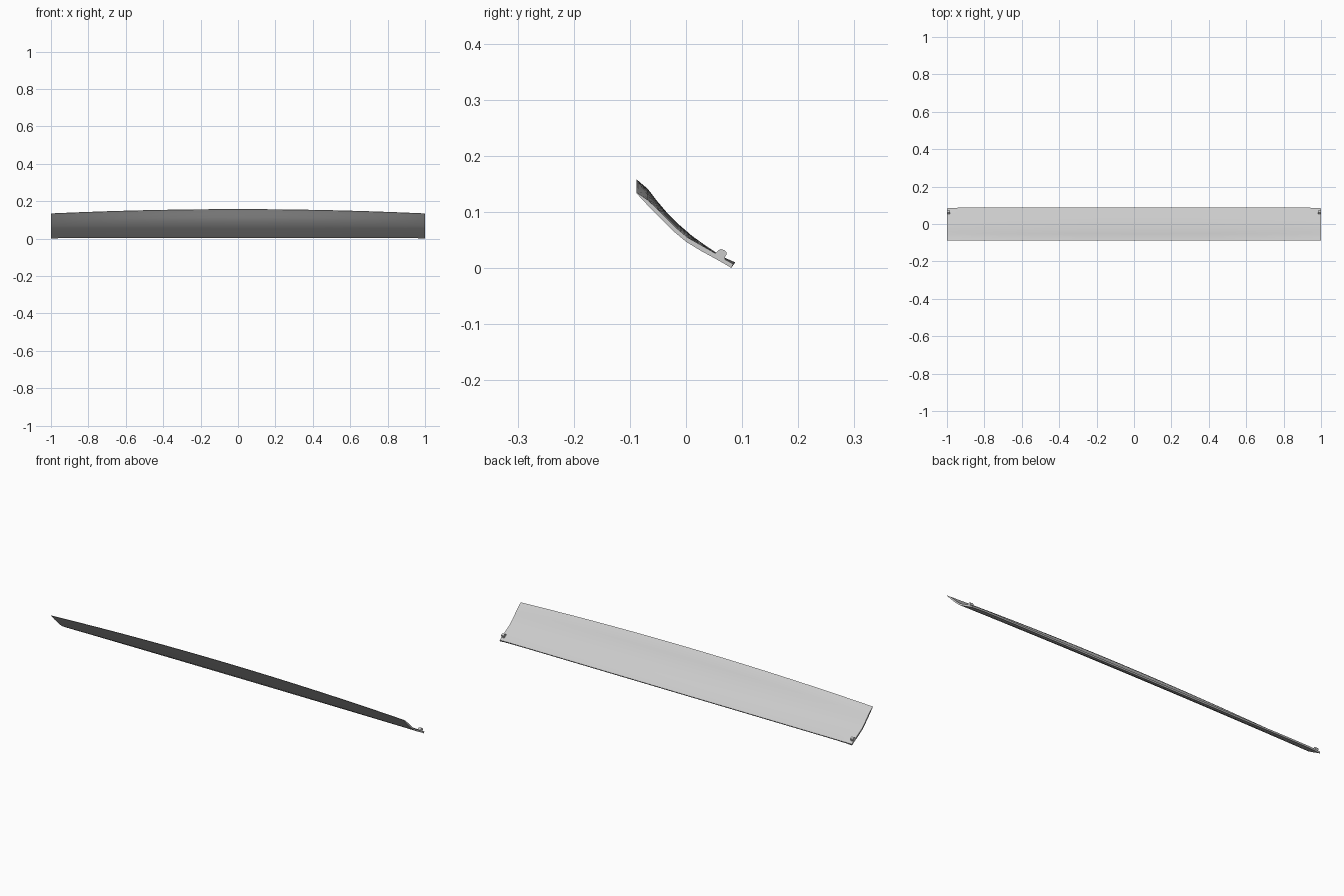
import bpy, bmesh

if "Cube" in bpy.data.objects:
    bpy.data.objects.remove(bpy.data.objects["Cube"])

# Cross-sections (y, z) of the curved blade, from top edge to bottom edge
MID_UP = [(-.088, .158), (-.068, .141), (-.052, .120), (-.035, .100), (-.012, .077),
          (.010, .058), (.032, .042), (.053, .028), (.070, .018), (.088, .010)]
END_UP = [(-.088, .135), (-.068, .121), (-.054, .108), (-.040, .094), (-.018, .072),
          (.002, .055), (.030, .039), (.053, .026), (.068, .016), (.084, .0075)]
MID_LOW = [(-.088, .156), (-.071, .133), (-.057, .113), (-.041, .093), (-.018, .070),
           (.004, .051), (.027, .035), (.048, .021), (.066, .011), (.083, .004)]
END_LOW = [(-.088, .133), (-.074, .118), (-.060, .103), (-.045, .088), (-.024, .067),
           (.000, .047), (.026, .031), (.048, .019), (.066, .009), (.081, .000)]
HALF = [0, .12, .24, .36, .48, .6, .72, .84, .93, .97, 1]
XS = [-x for x in HALF[:0:-1]] + HALF


def finish(name, bm):
    bmesh.ops.recalc_face_normals(bm, faces=bm.faces)
    me = bpy.data.meshes.new(name)
    bm.to_mesh(me)
    bm.free()
    ob = bpy.data.objects.new(name, me)
    bpy.context.collection.objects.link(ob)
    return ob


# Curved blade: bowed along its length, corners dip slightly at the ends
mid = MID_UP + MID_LOW[::-1]
end = END_UP + END_LOW[::-1]
n = len(mid)
bm = bmesh.new()
rings = []
for x in XS:
    ring = []
    for (y0, z0), (y1, z1) in zip(mid, end):
        t = abs(x) ** (2 if y0 < .06 else 24)
        ring.append(bm.verts.new((x, y0 + (y1 - y0) * t, z0 + (z1 - z0) * t)))
    rings.append(ring)
for a, b in zip(rings, rings[1:]):
    for i in range(n):
        j = (i + 1) % n
        bm.faces.new((a[i], a[j], b[j], b[i]))
# End caps as quads between the upper and lower lines
for r in (rings[0], rings[-1]):
    for i in range(n // 2 - 1):
        bm.faces.new((r[i], r[i + 1], r[n - 2 - i], r[n - 1 - i]))
blade = finish("curved_blade", bm)
bpy.context.view_layer.objects.active = blade
blade.select_set(True)
bpy.ops.object.shade_smooth_by_angle(angle=0.5)

# Small hinge lug at each lower corner
LUG = [(.051, .022), (.053, .027), (.057, .031), (.062, .034), (.068, .032),
       (.072, .028), (.072, .024), (.069, .019), (.070, .012), (.062, .012)]
for side, label in ((-1, "left"), (1, "right")):
    bm = bmesh.new()
    face = bm.faces.new([bm.verts.new((side * .984, y, z)) for y, z in LUG])
    ext = bmesh.ops.extrude_face_region(bm, geom=[face], use_keep_orig=True)
    verts = [g for g in ext["geom"] if isinstance(g, bmesh.types.BMVert)]
    bmesh.ops.translate(bm, verts=verts, vec=(side * .016, 0, 0))
    finish("hinge_lug_" + label, bm)
